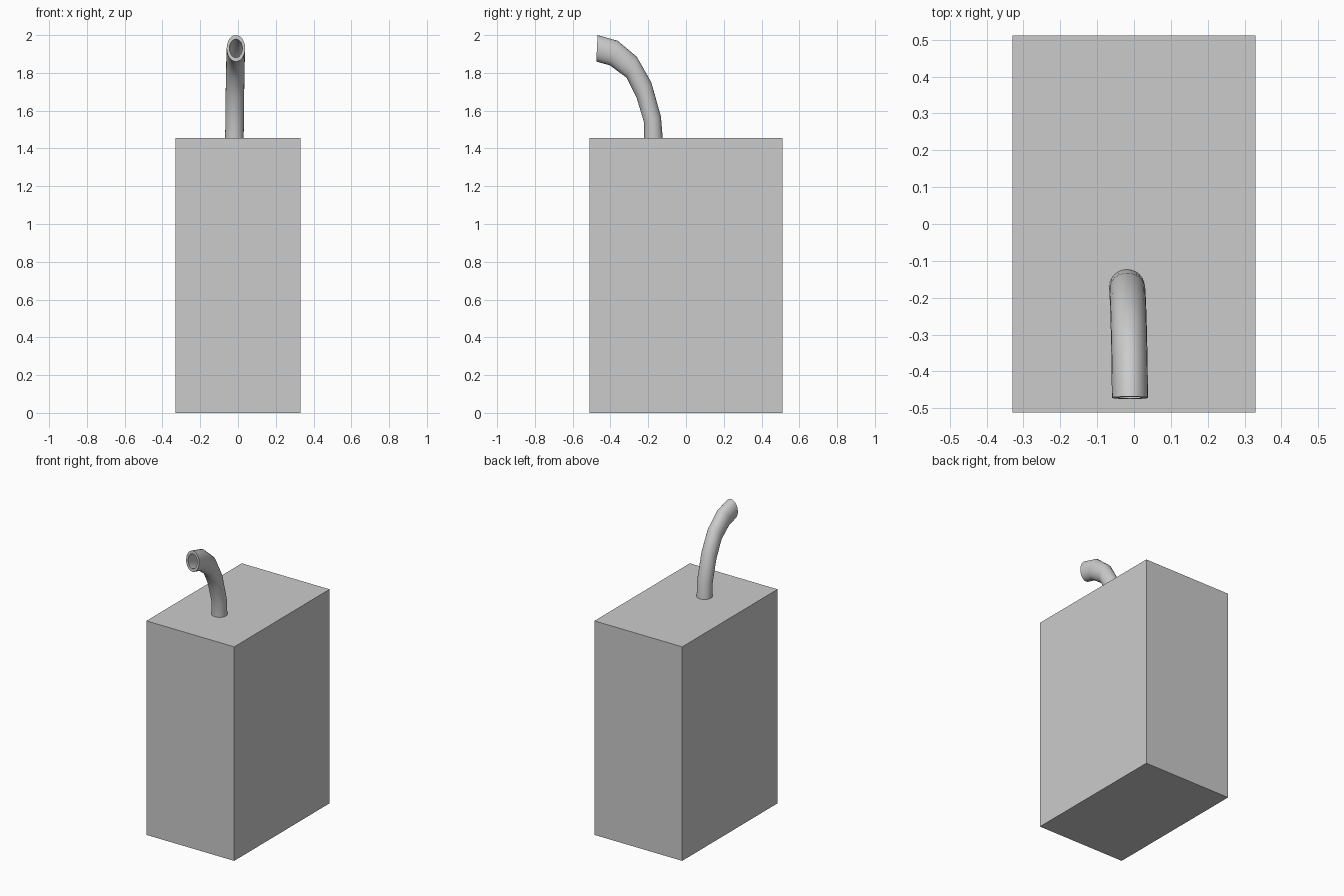
import bpy, bmesh
from math import cos, sin, pi
from mathutils import Vector

if "Cube" in bpy.data.objects:
    bpy.data.objects.remove(bpy.data.objects["Cube"])


def make_object(name, bm):
    bmesh.ops.recalc_face_normals(bm, faces=bm.faces)
    mesh = bpy.data.meshes.new(name)
    bm.to_mesh(mesh)
    bm.free()
    ob = bpy.data.objects.new(name, mesh)
    bpy.context.collection.objects.link(ob)
    return ob


# Main cabinet block
bm = bmesh.new()
bmesh.ops.create_cube(bm, size=1)
for v in bm.verts:
    v.co = (v.co.x * 0.66, v.co.y * 1.024, (v.co.z + 0.5) * 1.455)
make_object("cabinet", bm)

# Bent pipe: each ring is given by centre x, outer-bend (y, z) and inner-bend (y, z)
SIDES = 24
RADIUS = 0.049
WALL = 0.7
rings = [
    (-0.019, (-0.122, 1.44), (-0.221, 1.44)),
    (-0.018, (-0.133, 1.570), (-0.223, 1.540)),
    (-0.016, (-0.184, 1.750), (-0.262, 1.670)),
    (-0.014, (-0.260, 1.885), (-0.315, 1.775)),
    (-0.012, (-0.362, 1.970), (-0.403, 1.840)),
    (-0.011, (-0.468, 2.000), (-0.475, 1.860)),
]


def add_ring(bm, ring, scale):
    x, outer, inner = ring
    a, b = Vector((x, *outer)), Vector((x, *inner))
    centre, half = (a + b) / 2, (a - b) / 2
    side = Vector((RADIUS, 0, 0))
    return [bm.verts.new(centre + scale * (half * cos(t) + side * sin(t)))
            for t in (2 * pi * i / SIDES for i in range(SIDES))]


# Outer wall up to the mouth, then back down the bore
bm = bmesh.new()
loops = [add_ring(bm, r, 1) for r in rings]
loops += [add_ring(bm, r, WALL) for r in reversed(rings)]
for lo, hi in zip(loops, loops[1:] + loops[:1]):
    for i in range(SIDES):
        j = (i + 1) % SIDES
        bm.faces.new((lo[i], lo[j], hi[j], hi[i]))
pipe = make_object("bent_pipe", bm)

bpy.context.view_layer.objects.active = pipe
pipe.select_set(True)
bpy.ops.object.shade_smooth_by_angle(angle=0.6)
